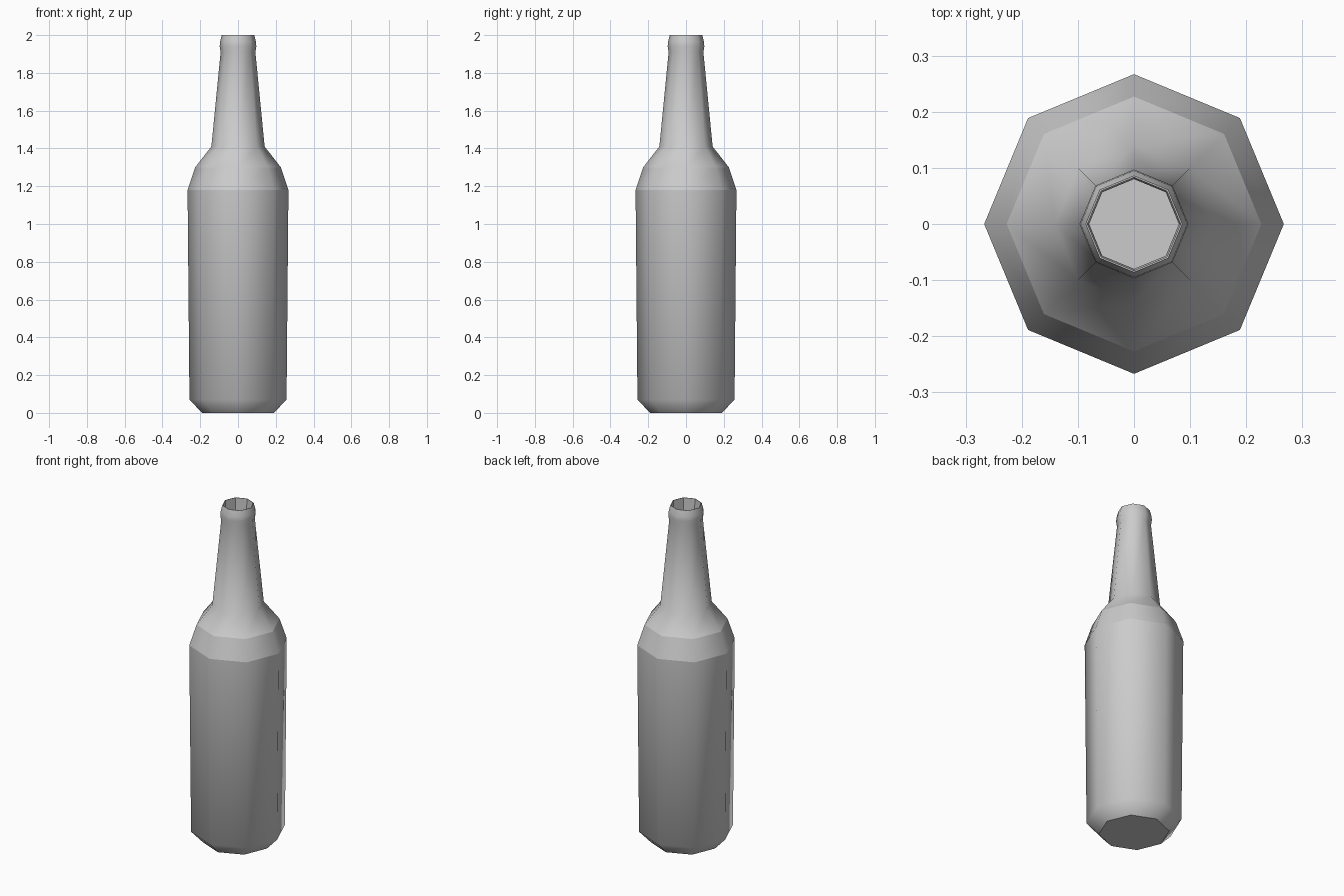
import bpy, bmesh
from math import cos, sin, pi

if "Cube" in bpy.data.objects:
    bpy.data.objects.remove(bpy.data.objects["Cube"])

SIDES = 8
# (radius, height, crisp ring) from base up the outside, then down inside the mouth
PROFILE = [
    (0.19, 0.0, True), (0.257, 0.07, False), (0.267, 1.18, True),
    (0.227, 1.30, True), (0.141, 1.41, False), (0.092, 1.91, False),
    (0.097, 1.94, False), (0.095, 1.965, False), (0.086, 2.0, True),
    (0.083, 2.0, True), (0.080, 1.85, False),
]

bm = bmesh.new()

# Octagonal rings of the bottle
rings = [[bm.verts.new((r * cos(2 * pi * i / SIDES), r * sin(2 * pi * i / SIDES), z))
          for i in range(SIDES)] for r, z, _ in PROFILE]

# Walls between neighbouring rings
for low, high in zip(rings, rings[1:]):
    for i in range(SIDES):
        j = (i + 1) % SIDES
        bm.faces.new((low[i], low[j], high[j], high[i])).smooth = True

# Flat base
bm.faces.new(rings[0][::-1])

# Crisp edges around the base, shoulder and mouth
for ring, (_, _, crisp) in zip(rings, PROFILE):
    if crisp:
        for i in range(SIDES):
            bm.edges.get((ring[i], ring[(i + 1) % SIDES])).smooth = False

# Crisp facets inside the mouth
for a, b in zip(rings[-2], rings[-1]):
    bm.edges.get((a, b)).smooth = False

mesh = bpy.data.meshes.new("bottle")
bm.to_mesh(mesh)
bm.free()
bottle = bpy.data.objects.new("bottle", mesh)
bpy.context.collection.objects.link(bottle)
